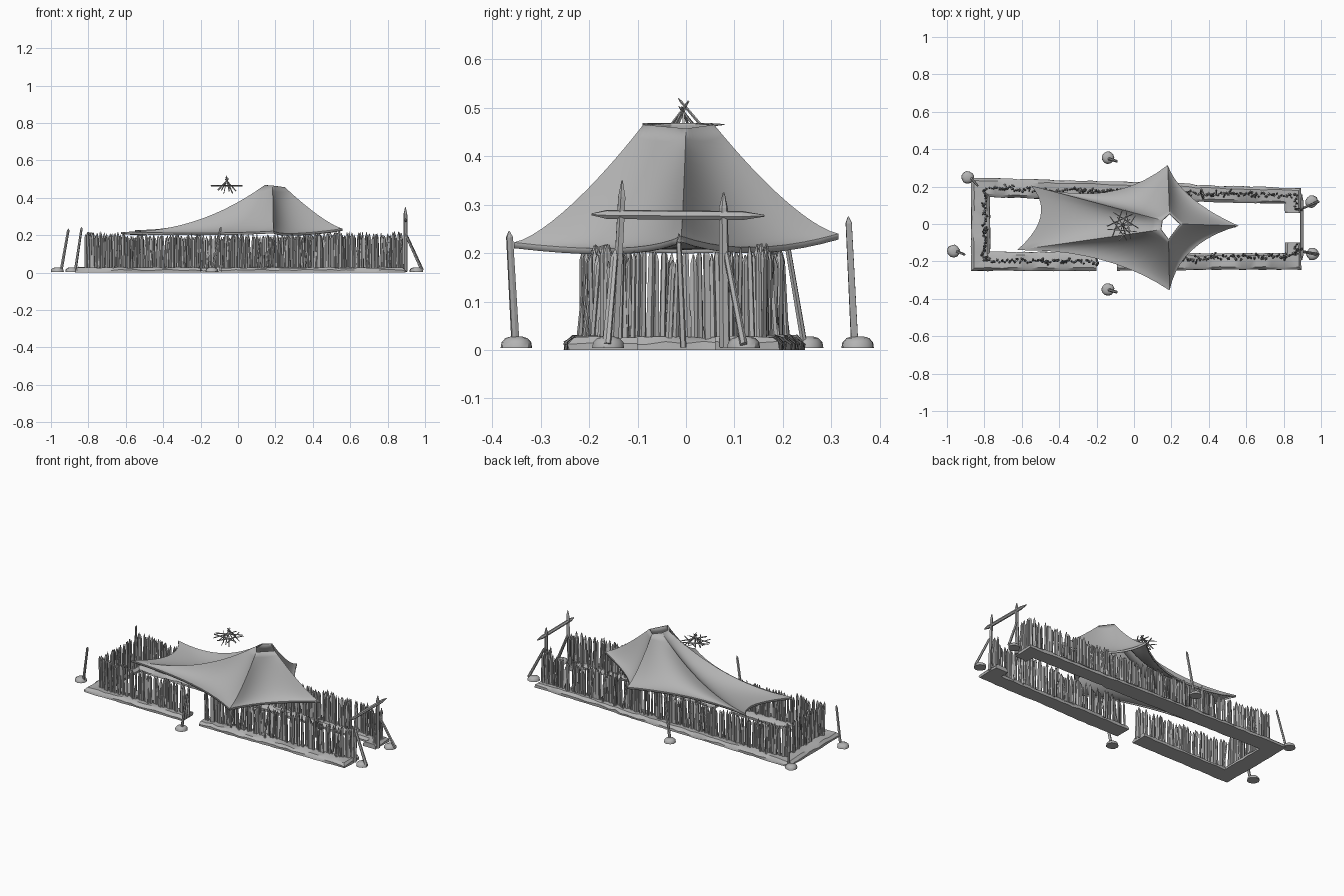
import bpy, bmesh, math, random
from mathutils import Vector

random.seed(7)
if "Cube" in bpy.data.objects:
    bpy.data.objects.remove(bpy.data.objects["Cube"], do_unlink=True)

grey = bpy.data.materials.new("plain_grey")
grey.use_nodes = True
colour = (0.45, 0.45, 0.45, 1)
grey.diffuse_color = colour
for node in grey.node_tree.nodes:
    if node.type == 'BSDF_PRINCIPLED':
        node.inputs["Base Color"].default_value = colour


def jit(amount):
    return random.uniform(-amount, amount)


def finish(bm, name, recalc=True):
    """Turn a bmesh into a named object in the shared colour."""
    if recalc:
        bmesh.ops.recalc_face_normals(bm, faces=bm.faces[:])
    mesh = bpy.data.meshes.new(name)
    bm.to_mesh(mesh)
    bm.free()
    mesh.materials.append(grey)
    ob = bpy.data.objects.new(name, mesh)
    bpy.context.collection.objects.link(ob)
    return ob


def smooth(ob, degrees):
    bpy.ops.object.select_all(action='DESELECT')
    ob.select_set(True)
    bpy.context.view_layer.objects.active = ob
    bpy.ops.object.shade_smooth_by_angle(angle=math.radians(degrees))


def skin(bm, rings, caps=True):
    """Join equal closed rings of verts with quads."""
    n = len(rings[0])
    for lower, upper in zip(rings, rings[1:]):
        for j in range(n):
            k = (j + 1) % n
            bm.faces.new((lower[j], upper[j], upper[k], lower[k]))
    if caps:
        bm.faces.new(rings[0])
        bm.faces.new(rings[-1])


def tube(bm, a, b, stations, sides, rough=0.0):
    """Round solid from a to b; stations are (fraction along, radius)."""
    a, b = Vector(a), Vector(b)
    d = b - a
    u = d.orthogonal().normalized()
    v = d.normalized().cross(u)
    turn = random.random() * math.tau
    wobble = [1 + jit(rough) for _ in range(sides)]
    rings = []
    for t, r in stations:
        ring = []
        for j in range(sides):
            ang = turn + math.tau * j / sides
            offset = (u * math.cos(ang) + v * math.sin(ang)) * r * wobble[j]
            ring.append(bm.verts.new(a + d * t + offset))
        rings.append(ring)
    skin(bm, rings)


def stake(bm, a, b, r, sides=5, taper=0.9):
    tube(bm, a, b, [(0, r), (taper, r * 0.85), (1, r * 0.15)], sides, 0.25)


def walk(path, step):
    """Evenly spaced (point, side normal) along a path, corners kept."""
    pts = [Vector((*p, 0)) for p in path]
    out = [pts[0]]
    for p, q in zip(pts, pts[1:]):
        n = max(1, round((q - p).length / step))
        out += [p.lerp(q, i / n) for i in range(1, n + 1)]
    result = []
    for i, p in enumerate(out):
        before = (p - out[i - 1]).normalized() if i else None
        after = (out[i + 1] - p).normalized() if i + 1 < len(out) else None
        before, after = before or after, after or before
        t = (before + after).normalized()
        result.append((p, Vector((-t.y, t.x, 0)) / max(0.5, t.dot(after))))
    return result


# Low earth banks: a long one round the back, a short one at the front
section = [(-1, 0), (-1, 0.014), (-0.7, 0.026), (0.7, 0.028), (1, 0.014), (1, 0)]
banks = {
    "long_earth_bank": [(-0.2, -0.2), (-0.82, -0.2), (-0.82, 0.195), (0.85, 0.15), (0.85, 0.06)],
    "short_earth_bank": [(-0.09, -0.2), (0.85, -0.2), (0.85, -0.1)],
}
for name, path in banks.items():
    bm = bmesh.new()
    rings = []
    for p, n in walk(path, 0.04):
        half = 0.05 if p.x < 0.3 else 0.043
        rings.append([bm.verts.new(p + n * (s * half + jit(0.003))
                                   + Vector((0, 0, z + (jit(0.004) if z else 0))))
                      for s, z in section])
    skin(bm, rings)
    smooth(finish(bm, name), 35)

# Palisade of rough pointed stakes, with a few loose ones on the banks
walls = {
    "long_palisade": [(-0.2, -0.2), (-0.8, -0.195), (-0.8, 0.19), (0.87, 0.15), (0.87, 0.08)],
    "short_palisade": [(-0.09, -0.195), (0.87, -0.17), (0.87, -0.11)],
}
for name, path in walls.items():
    bm = bmesh.new()
    for p, n in walk(path, 0.0135):
        top = random.uniform(0.185, 0.212) + (0.008 if p.x > 0.35 or p.x < -0.6 else 0)
        base = p + n * jit(0.012)
        tip = base + Vector((jit(0.007), jit(0.007), top))
        stake(bm, base + Vector((0, 0, 0.008)), tip, random.uniform(0.006, 0.0095))
        if random.random() < 0.22:
            base = p + n * jit(0.028)
            tip = p + n * jit(0.01) + Vector((jit(0.02), jit(0.01), top * 0.93))
            stake(bm, base + Vector((0, 0, 0.012)), tip, 0.006)
    finish(bm, name)

# Cloth roof: corner point, smoke hole point, sag power, then middle of the next edge
corners = [
    ((0.56, -0.01, 0.235), (0.25, 0.0, 0.457), 1.3, (0.31, 0.14, 0.212)),
    ((0.18, 0.315, 0.24), (0.19, 0.058, 0.465), 1.4, (-0.15, 0.17, 0.212)),
    ((-0.55, 0.205, 0.228), (0.15, 0.02, 0.468), 2.2, (-0.5, 0.04, 0.212)),
    ((-0.625, -0.14, 0.218), (0.143, -0.03, 0.468), 2.2, (-0.18, -0.19, 0.212)),
    ((0.19, -0.355, 0.222), (0.185, -0.088, 0.465), 1.4, (0.31, -0.14, 0.21)),
]
ACROSS, DOWN = 10, 14
columns = []
for i, (tip, hole, power, mid) in enumerate(corners):
    tip2, hole2, power2, _ = corners[(i + 1) % len(corners)]
    A, M, B = Vector(tip), Vector(mid), Vector(tip2)
    for j in range(ACROSS):
        s = j / ACROSS
        edge = A * (1 - s) * (1 - 2 * s) + M * 4 * s * (1 - s) + B * s * (2 * s - 1)
        rim = Vector(hole).lerp(Vector(hole2), s)
        sag = power + (power2 - power) * s + 1.6 * s * (1 - s)
        columns.append((rim, edge, sag))
bm = bmesh.new()
rings = []
for k in range(DOWN + 1):
    t = k / DOWN
    ring = []
    for rim, edge, sag in columns:
        p = rim.lerp(edge, t)
        p.z = edge.z + (rim.z - edge.z) * (1 - t) ** sag
        ring.append(bm.verts.new(p))
    rings.append(ring)
# Hanging hem along the outer edge
rings.append([bm.verts.new(v.co - Vector((0, 0, 0.012))) for v in rings[-1]])
skin(bm, rings, caps=False)
roof = finish(bm, "cloth_roof", recalc=False)
thick = roof.modifiers.new("thickness", 'SOLIDIFY')
thick.thickness = 0.005
thick.offset = -1
smooth(roof, 35)

# Prop under the right corner of the roof
bm = bmesh.new()
stake(bm, (0.53, -0.005, 0.005), (0.54, -0.015, 0.24), 0.007)
finish(bm, "roof_prop")

# Guy poles standing in stone mounds
poles = [
    ((-0.135, -0.352, 0.01), (-0.09, -0.365, 0.245)),
    ((-0.135, 0.348, 0.01), (-0.09, 0.335, 0.275)),
    ((-0.945, -0.148, 0.01), (-0.905, -0.165, 0.235)),
    ((-0.87, 0.245, 0.01), (-0.835, 0.205, 0.245)),
]
bm = bmesh.new()
for a, b in poles:
    stake(bm, a, b, 0.0075, 6, 0.95)
finish(bm, "guy_poles")
mounds = [(-0.14, -0.35), (-0.14, 0.355), (-0.965, -0.145), (-0.89, 0.25), (0.95, 0.12), (0.955, -0.16)]
bm = bmesh.new()
for x, y in mounds:
    tube(bm, (x, y, 0.004), (x, y, 0.028),
         [(0, 0.034), (0.5, 0.032), (0.85, 0.024), (1, 0.012)], 11, 0.06)
smooth(finish(bm, "stone_mounds"), 40)

# Gateway: two posts, a crossbeam and two slanted braces
bm = bmesh.new()
stake(bm, (0.895, -0.15, 0.005), (0.895, -0.132, 0.35), 0.01, 6)
stake(bm, (0.895, 0.082, 0.005), (0.895, 0.078, 0.325), 0.01, 6)
finish(bm, "gate_posts")
bm = bmesh.new()
tube(bm, (0.897, -0.195, 0.28), (0.897, 0.162, 0.277),
     [(0, 0.002), (0.09, 0.01), (0.87, 0.01), (1, 0.002)], 6)
finish(bm, "gate_crossbeam")
bm = bmesh.new()
for y, y_top in ((-0.162, -0.145), (0.12, 0.082)):
    stake(bm, (0.985, y, 0.012), (0.895, y_top, 0.21), 0.009, 6)
finish(bm, "gate_braces")

# Bundle of crossed thin sticks held above the roof
bm = bmesh.new()
centre = Vector((-0.06, -0.005, 0.465))
for i in range(7):
    ang = math.pi * i / 7 + jit(0.15)
    along = Vector((math.cos(ang), math.sin(ang), 0))
    shift = Vector((-along.y, along.x, 0)) * (0.03 if i % 2 else -0.03)
    stake(bm, centre + shift - along * 0.08, centre + shift + along * 0.08, 0.0035, 4)
for i in range(9):
    ang = math.tau * i / 9 + jit(0.2)
    out = Vector((math.cos(ang), math.sin(ang), 0))
    foot = centre + out * 0.05 + Vector((0, 0, random.uniform(-0.045, 0)))
    stake(bm, foot, centre - out * 0.012 + Vector((0, 0, 0.045 + jit(0.01))), 0.003, 4)
finish(bm, "crossed_sticks")
